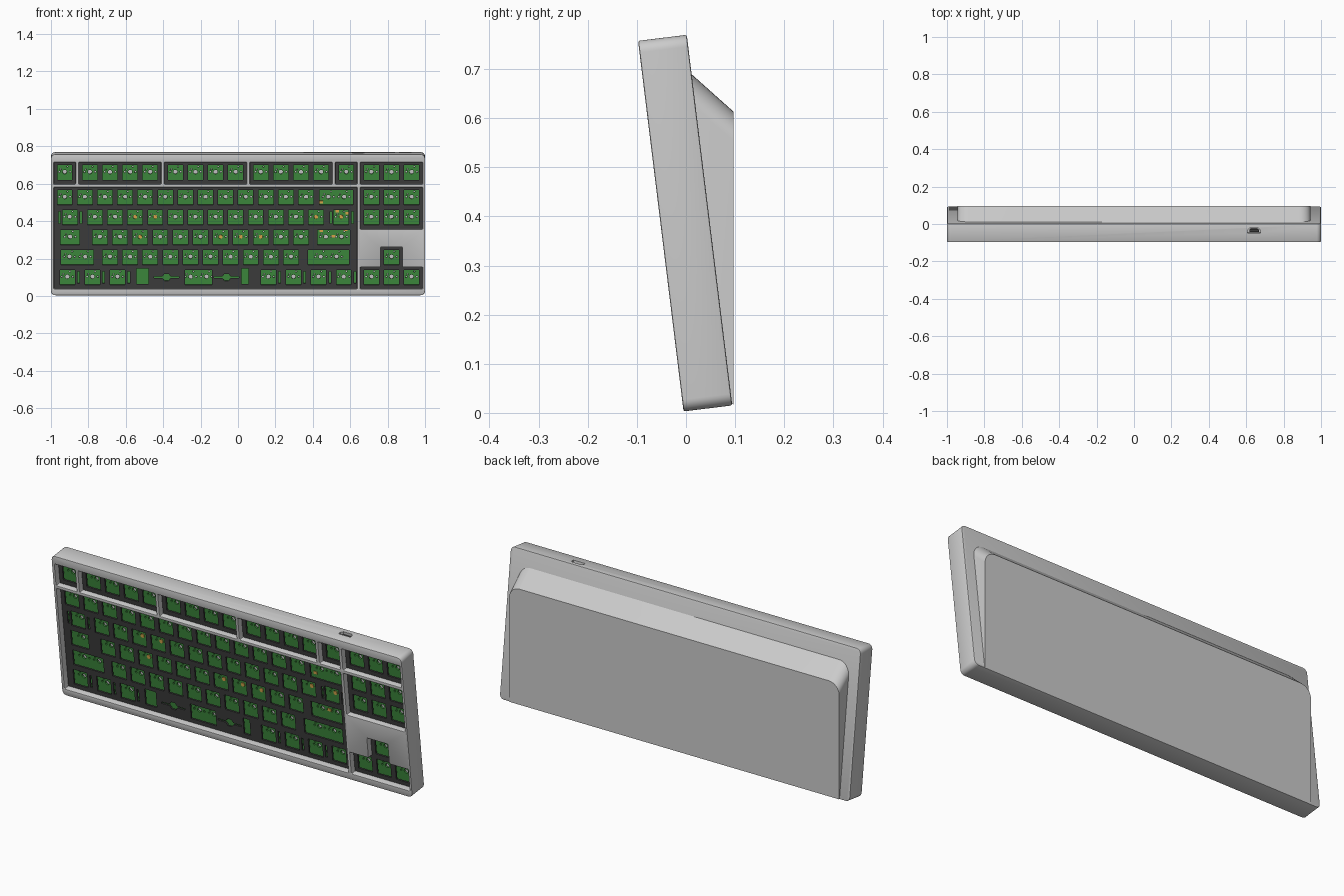
import bpy, bmesh
from math import radians, sin, cos, pi
from mathutils import Matrix, Vector

if "Cube" in bpy.data.objects:
    bpy.data.objects.remove(bpy.data.objects["Cube"])

TILT = radians(7)
Y0, Z0 = -0.005, 0.003
U = 0.1075                       # one key pitch
X0, V0 = -0.98, 0.039            # lower left corner of the key field


def material(name, rgb):
    m = bpy.data.materials.new(name)
    m.diffuse_color = (*rgb, 1)
    m.use_nodes = True
    m.node_tree.nodes["Principled BSDF"].inputs["Base Color"].default_value = m.diffuse_color
    return m


DARK = material("dark_plate", (0.05, 0.05, 0.05))
GREEN = material("green_board", (0.05, 0.27, 0.05))
GOLD = material("gold", (0.75, 0.42, 0.08))


def rect(x0, y0, x1, y1):
    return [(x0, y0), (x1, y0), (x1, y1), (x0, y1)]


def box(cx, cy, w, h):
    return rect(cx - w / 2, cy - h / 2, cx + w / 2, cy + h / 2)


def circle(cx, cy, r, n=10):
    return [(cx + r * cos(2 * pi * i / n), cy + r * sin(2 * pi * i / n)) for i in range(n)]


def rounded(x0, y0, x1, y1, r, n=7):
    pts = []
    for k, (cx, cy) in enumerate([(x1 - r, y1 - r), (x0 + r, y1 - r), (x0 + r, y0 + r), (x1 - r, y0 + r)]):
        for i in range(n + 1):
            a = pi / 2 * (k + i / n)
            pts.append((cx + r * cos(a), cy + r * sin(a)))
    return pts


def finish(name, bm, mat=None):
    bmesh.ops.recalc_face_normals(bm, faces=bm.faces)
    me = bpy.data.meshes.new(name)
    bm.to_mesh(me)
    bm.free()
    ob = bpy.data.objects.new(name, me)
    bpy.context.collection.objects.link(ob)
    if mat:
        me.materials.append(mat)
    return ob


def prisms(name, polys, z0, z1, mat=None, turn=None):
    """Extruded outlines, laid on the tilted front plane (local z faces forward)."""
    bm = bmesh.new()
    for pts in polys:
        a = [bm.verts.new((x, y, z0)) for x, y in pts]
        b = [bm.verts.new((x, y, z1)) for x, y in pts]
        bm.faces.new(a[::-1])
        bm.faces.new(b)
        for i in range(len(a)):
            j = (i + 1) % len(a)
            bm.faces.new((a[i], a[j], b[j], b[i]))
    if turn:
        bm.transform(turn)
    ob = finish(name, bm, mat)
    ob.location = (0, Y0, Z0)
    ob.rotation_euler = (pi / 2 + TILT, 0, 0)
    return ob


def apply(ob, mod):
    bpy.context.view_layer.objects.active = ob
    bpy.ops.object.modifier_apply(modifier=mod.name)


def cut(ob, cutter):
    cutter.hide_render = True
    m = ob.modifiers.new("cut", 'BOOLEAN')
    m.operation, m.solver, m.object = 'DIFFERENCE', 'EXACT', cutter
    apply(ob, m)
    bpy.data.objects.remove(cutter)


def smooth(ob):
    bpy.ops.object.select_all(action='DESELECT')
    ob.select_set(True)
    bpy.context.view_layer.objects.active = ob
    bpy.ops.object.shade_smooth_by_angle(angle=radians(30))


# Key layout: (row height in units, start in units, key widths)
LAYOUT = [(5.25, 0, [1])] + [(5.25, s, [1] * 4) for s in (1.25, 5.5, 9.75)] + [
    (5.25, 14, [1]), (5.25, 15.25, [1] * 3),
    (4, 0, [1] * 13 + [2]), (4, 15.25, [1] * 3),
    (3, 0, [1.5] + [1] * 12 + [1.5]), (3, 15.25, [1] * 3),
    (2, 0, [1.75] + [1] * 11 + [2.25]),
    (1, 0, [2.25] + [1] * 10 + [2.75]), (1, 16.25, [1]),
    (0, 0, [1.25] * 3 + [6.25] + [1.25] * 4), (0, 15.25, [1] * 3)]
WIDE = {1.75: 0.1, 2: 0.18, 2.25: 0.175, 2.75: 0.22, 6.25: 0.145}

holes, drills, switches = [], [], []
for row, start, widths in LAYOUT:
    v = V0 + (row + 0.5) * U
    for w in widths:
        x = X0 + (start + w / 2) * U
        start += w
        if w == 1.75:
            x -= 0.012
        if w == 6.25:
            x += 0.03
        holes.append(box(x, v, WIDE.get(w, 0.08), 0.08))
        if w in (1.25, 1.5):                       # narrow side slots
            holes.append(box(x + 0.06, v, 0.011, 0.065))
            if w == 1.5:
                holes.append(box(x - 0.06 + 0.005, v, 0.011, 0.065))
        for dx in ((-0.042, 0.042) if w >= 2 else (0,)):
            c = x + dx
            switches.append((row, c, v))
            drills.append(circle(c, v, 0.0113, 12))
            drills += [circle(c + s * 0.0287, v, 0.005, 8) for s in (-1, 1)]
            drills += [circle(c - 0.0215, v + 0.0143, 0.0042, 8),
                       circle(c + 0.0143, v + 0.0287, 0.0042, 8)]

# Long-key stabiliser openings on the bottom row
vb = V0 + U / 2
holes += [box(-0.511, vb + 0.006, 0.064, 0.085), box(0.038, vb + 0.006, 0.038, 0.085)]
half = [(-0.067, -0.004), (-0.022, -0.004), (-0.011, -0.019), (0.011, -0.019), (0.022, -0.004), (0.067, -0.004)]
for cx in (-0.382, -0.061):
    holes.append([(cx + x, vb + y) for x, y in half] + [(cx - x, vb - y) for x, y in half])

# Case: rounded slab with key openings, softened edges, then hollowed
def block(c0, r0, c1, r1, e=0.005):
    return rect(X0 + c0 * U - e, V0 + r0 * U - e, X0 + c1 * U + e, V0 + r1 * U + e)


arrow_low, arrow_up = block(15.25, 0, 18.25, 1), block(16.25, 1, 17.25, 2)
(ax, ay), (bx, by) = arrow_low[0], arrow_low[2]
(cx0, _), (cx1, cy1) = arrow_up[0], arrow_up[2]
arrows = [(ax, ay), (bx, ay), (bx, by), (cx1, by), (cx1, cy1), (cx0, cy1), (cx0, by), (ax, by)]
openings = [block(a, 5.25, b, 6.25) for a, b in
            ((0, 1), (1.25, 5.25), (5.5, 9.5), (9.75, 13.75), (14, 15), (15.25, 18.25))]
openings += [block(0, 0, 15, 5), block(15.25, 3, 18.25, 5), arrows]

case = prisms("case", [rounded(-1, 0, 1, 0.76, 0.024)], -0.1, 0)
cut(case, prisms("opening_cutter", openings, -0.045, 0.02))
bev = case.modifiers.new("edges", 'BEVEL')
bev.width, bev.segments, bev.limit_method, bev.angle_limit = 0.004, 2, 'ANGLE', radians(40)
apply(case, bev)
cut(case, prisms("cavity_cutter", [rect(-0.988, 0.031, 0.988, 0.721)], -0.09, -0.03))

# Cable port in the top edge
to_top = Matrix.Rotation(pi / 2, 4, 'X')
port = [(-0.034, -0.004), (-0.024, -0.014), (0.024, -0.014), (0.034, -0.004), (0.034, 0.012), (-0.034, 0.012)]
cut(case, prisms("port_cutter", [[(0.642 + x, -0.062 + y) for x, y in port]], -0.78, -0.735, turn=to_top))
smooth(case)
prisms("cable_port", [[(0.642 + x * 0.75, -0.062 + y * 0.6) for x, y in port]], -0.75, -0.73, DARK, to_top)

# Rear foot: upright back face swept up and forward onto the tilted case back
bm = bmesh.new()
outline = rounded(-0.943, 0.016, 0.943, 0.613, 0.06, 8)
outline = outline[:18] + [(-0.943, 0.016), (0.943, 0.016)]
sweep = Vector((0, -0.084, 0.075))
back, front = [], []
for x, z in outline:
    p = Vector((x, 0.097, z))
    depth = (p.y - Y0) * cos(TILT) + (p.z - Z0) * sin(TILT)
    t = (depth - 0.097) / (0.084 * cos(TILT) - 0.075 * sin(TILT))
    back.append(bm.verts.new(p))
    front.append(bm.verts.new(p + sweep * t))
bm.faces.new(back)
bm.faces.new(front[::-1])
for i in range(len(back)):
    j = (i + 1) % len(back)
    bm.faces.new((back[i], back[j], front[j], front[i]))
smooth(finish("rear_foot", bm))

# Switch plate and circuit board
plate = prisms("switch_plate", [rect(-0.987, 0.032, 0.987, 0.72)], -0.0435, -0.035, DARK)
cut(plate, prisms("switch_cutter", holes, -0.06, -0.02))
board = prisms("circuit_board", [rect(-0.985, 0.034, 0.985, 0.718)], -0.072, -0.063, GREEN)
cut(board, prisms("drill_cutter", drills, -0.08, -0.05))

# Gold contacts in some switch centres, and small parts near the right-hand keys
gold_keys = {3: (-0.55, -0.445, 0.41, 0.545), 2: (-0.525, -0.1, 0.01, 0.12)}
dots = [circle(x, v, 0.0105, 12) for row, x, v in switches
        if any(abs(x - g) < 0.03 for g in gold_keys.get(row, ()))]
dots += [box(x, v, 0.02, 0.014) for x, v in
         ((0.445, 0.495), (0.53, 0.447), (0.585, 0.435), (0.51, 0.31), (0.445, 0.34), (0.575, 0.345))]
prisms("gold_contacts", dots, -0.066, -0.06, GOLD)
